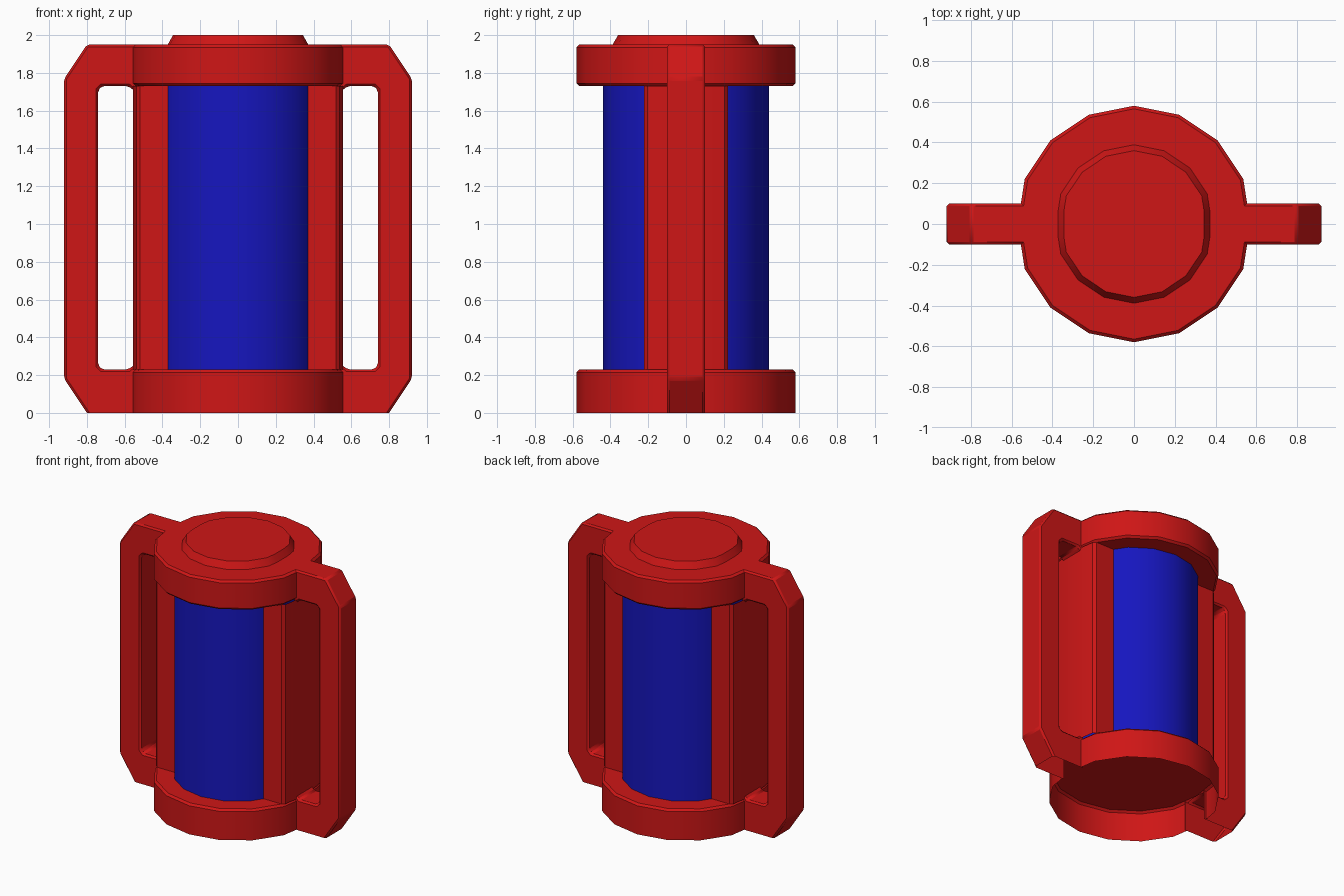
import bpy, bmesh, math

if "Cube" in bpy.data.objects:
    bpy.data.objects.remove(bpy.data.objects["Cube"])

R, FLAT, HW = 0.58, 0.555, 0.10      # body radius, flat side x, handle half width
LOW, HIGH, RIM = 0.23, 1.73, 1.95    # window bottom, window top, upper rim


def material(name, color):
    m = bpy.data.materials.new(name)
    m.diffuse_color = color
    m.use_nodes = True
    m.node_tree.nodes["Principled BSDF"].inputs["Base Color"].default_value = m.diffuse_color
    return m


RED = material("red", (0.62, 0.008, 0.008, 1))
BLUE = material("blue", (0.008, 0.008, 0.52, 1))


def finish(name, bm, mat, bevel=0.0, mirror=False):
    bmesh.ops.recalc_face_normals(bm, faces=bm.faces)
    me = bpy.data.meshes.new(name)
    bm.to_mesh(me)
    bm.free()
    ob = bpy.data.objects.new(name, me)
    bpy.context.collection.objects.link(ob)
    me.materials.append(mat)
    bpy.ops.object.select_all(action='DESELECT')
    ob.select_set(True)
    bpy.context.view_layer.objects.active = ob
    bpy.ops.object.shade_smooth_by_angle(angle=math.radians(30))
    if bevel:
        b = ob.modifiers.new("bevel", 'BEVEL')
        b.width, b.segments = bevel, 1
        b.limit_method, b.angle_limit = 'ANGLE', math.radians(30)
    if mirror:
        m = ob.modifiers.new("mirror", 'MIRROR')
        m.use_axis[0] = True
    return ob


def outline(s=1.0):
    # sixteen-sided ring with its two side corners cut flat for the handles
    pts = []
    for i in range(16):
        a = math.tau * i / 16
        if i == 0:
            pts += [(FLAT, -HW), (FLAT, HW)]
        elif i == 8:
            pts += [(-FLAT, HW), (-FLAT, -HW)]
        else:
            pts.append((R * math.cos(a), R * math.sin(a)))
    return [(x * s, y * s) for x, y in pts]


def tier(name, layers, mat, bottom=False, top=False, gaps=False, bevel=0.0):
    # stack of scaled outlines; gaps leaves the wall open where handles join
    bm = bmesh.new()
    rings = [[bm.verts.new((x, y, z)) for x, y in outline(s)] for s, z in layers]
    n = len(rings[0])
    for a, b in zip(rings, rings[1:]):
        for i in range(n):
            if gaps and i in (0, 9):
                continue
            j = (i + 1) % n
            bm.faces.new((a[i], a[j], b[j], b[i]))
    if bottom:
        bm.faces.new(rings[0][::-1])
    if top:
        bm.faces.new(rings[-1])
    return finish(name, bm, mat, bevel)


# hollow base, open underneath, then upper rim, raised lid and blue core
tier("base_ring", [(1, 0), (1, LOW)], RED, top=True, gaps=True, bevel=0.015)
tier("upper_ring", [(1, HIGH), (1, RIM)], RED, bottom=True, top=True, gaps=True, bevel=0.015)
tier("raised_lid", [(0.67, RIM), (0.62, 2.0)], RED, top=True)
tier("blue_core", [(0.757, LOW), (0.757, HIGH)], BLUE)

# side pillars between the rings
bm = bmesh.new()
px, py = R * math.cos(math.tau / 16), R * math.sin(math.tau / 16)
section = [(0.36, -py), (px, -py), (FLAT, -HW), (FLAT, HW), (px, py), (0.36, py)]
lo = [bm.verts.new((x, y, LOW)) for x, y in section]
hi = [bm.verts.new((x, y, HIGH)) for x, y in section]
for i in range(5):
    bm.faces.new((lo[i], lo[i + 1], hi[i + 1], hi[i]))
finish("side_pillar", bm, RED, bevel=0.018, mirror=True)

# handles: C-shaped profile, open where it meets the body and underneath
half = [(0.54, 0), (0.80, 0), (0.92, 0.18)]
inner = [(0.74, 0.25), (0.72, LOW), (0.58, LOW), (0.54, 0.262)]
flip = lambda pts: [(x, RIM - z + (0 if z < 0.2 else 0.01)) for x, z in reversed(pts)]
profile = half + flip(half) + flip(inner) + inner
bm = bmesh.new()
fr = [bm.verts.new((x, -HW, z)) for x, z in profile]
bk = [bm.verts.new((x, HW, z)) for x, z in profile]
bm.faces.new(fr)
bm.faces.new(bk[::-1])
n = len(profile)
for i in range(n):
    (x0, z0), (x1, z1) = profile[i], profile[(i + 1) % n]
    if (x0 == x1 == 0.54) or (z0 == z1 == 0):
        continue
    j = (i + 1) % n
    bm.faces.new((fr[i], bk[i], bk[j], fr[j]))
finish("handle", bm, RED, bevel=0.012, mirror=True)
